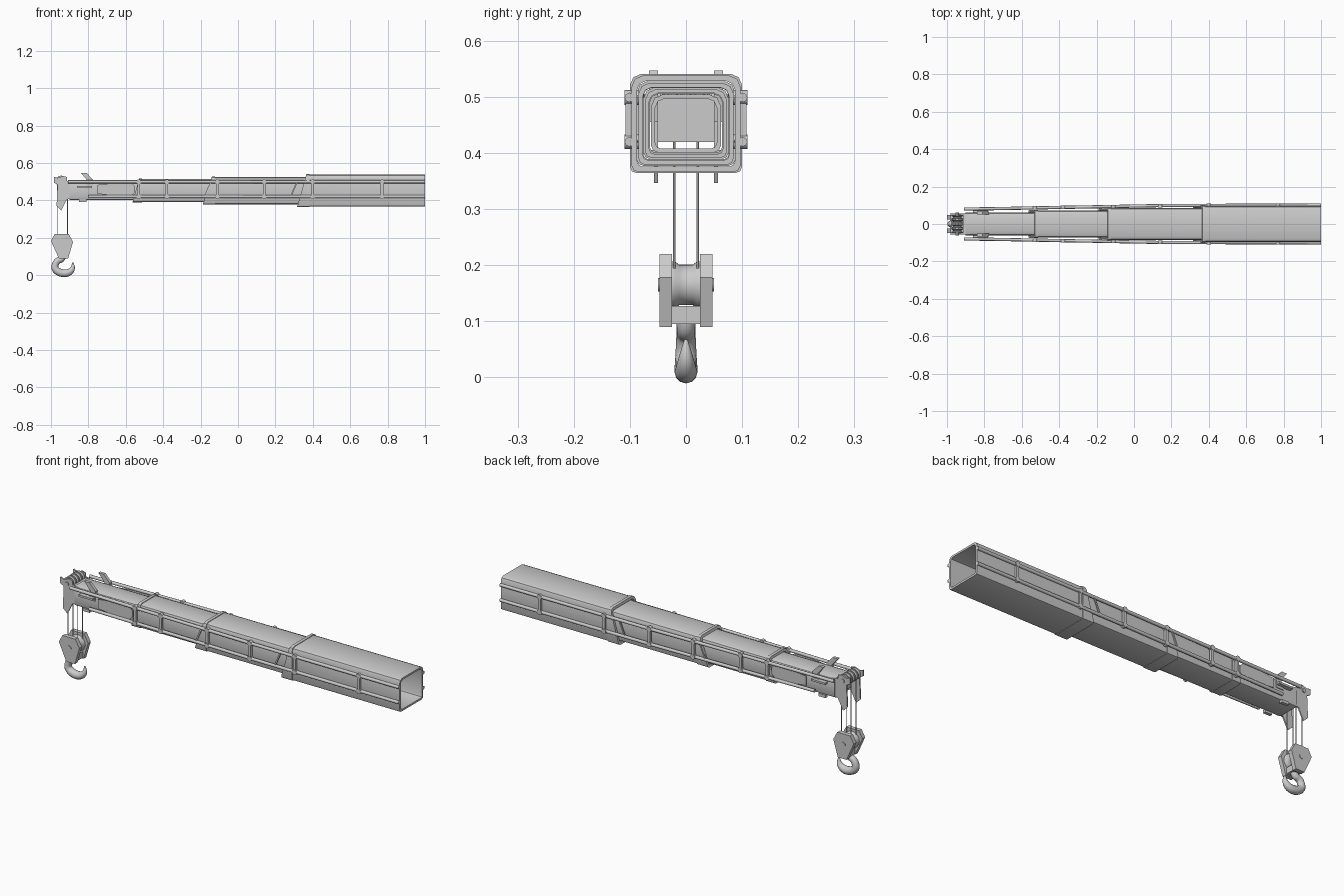
import bpy, bmesh, math
from mathutils import Vector

if "Cube" in bpy.data.objects:
    bpy.data.objects.remove(bpy.data.objects["Cube"])

grey = bpy.data.materials.new("steel grey")
grey.diffuse_color = (0.6, 0.6, 0.6, 1)
grey.use_nodes = True
grey.node_tree.nodes["Principled BSDF"].inputs["Base Color"].default_value = grey.diffuse_color


def finish(name, bm, smooth=False):
    bmesh.ops.recalc_face_normals(bm, faces=bm.faces)
    me = bpy.data.meshes.new(name)
    bm.to_mesh(me)
    bm.free()
    ob = bpy.data.objects.new(name, me)
    bpy.context.collection.objects.link(ob)
    me.materials.append(grey)
    if smooth:
        bpy.ops.object.select_all(action='DESELECT')
        ob.select_set(True)
        bpy.context.view_layer.objects.active = ob
        bpy.ops.object.shade_smooth_by_angle(angle=math.radians(40))
    return ob


def box(name, x0, x1, y0, y1, z0, z1):
    return plate(name, [(x0, z0), (x1, z0), (x1, z1), (x0, z1)], y0, y1)


def plate(name, pts, y0, y1):
    """Outline in x and z, given thickness along y."""
    bm = bmesh.new()
    a = [bm.verts.new((x, y0, z)) for x, z in pts]
    b = [bm.verts.new((x, y1, z)) for x, z in pts]
    bm.faces.new(a)
    bm.faces.new(b)
    for i in range(len(pts)):
        j = (i + 1) % len(pts)
        bm.faces.new((a[i], a[j], b[j], b[i]))
    return finish(name, bm)


def outline(w, z0, z1, ct, cb):
    return [(-w, z0 + cb), (-w + cb * .3, z0 + cb * .3), (-w + cb, z0),
            (w - cb, z0), (w - cb * .3, z0 + cb * .3), (w, z0 + cb),
            (w, z1 - ct), (w - ct * .3, z1 - ct * .3), (w - ct, z1),
            (-w + ct, z1), (-w + ct * .3, z1 - ct * .3), (-w, z1 - ct)]


def tube(name, x_top, x_bot, x_end, w, z0, z1, t):
    """Hollow boom section with a slanted front end."""
    bm = bmesh.new()
    rings = []
    for d in (0, t):
        prof = outline(w - d, z0 + d, z1 - d, .02 - d * .5, .012 - d * .3)
        for end in (0, 1):
            rings.append([bm.verts.new((x_end if end else
                          x_bot + (x_top - x_bot) * (z - z0) / (z1 - z0), y, z)) for y, z in prof])
    o0, o1, i0, i1 = rings
    for p, q in ((o0, o1), (i0, i1), (o0, i0), (o1, i1)):
        for k in range(12):
            m = (k + 1) % 12
            bm.faces.new((p[k], p[m], q[m], q[k]))
    return finish(name, bm, True)


def rod(name, pts, r, radii=None, spline='POLY', res=2):
    """Round bar along a path."""
    cu = bpy.data.curves.new(name, 'CURVE')
    cu.dimensions = '3D'
    cu.bevel_depth = r
    cu.bevel_resolution = res
    cu.use_fill_caps = True
    cu.resolution_u = 6
    s = cu.splines.new(spline)
    s.points.add(len(pts) - 1)
    for i, p in enumerate(pts):
        s.points[i].co = (*p, 1)
        s.points[i].radius = radii[i] if radii else 1
    if spline == 'NURBS':
        s.order_u = 3
        s.use_endpoint_u = True
    ob = bpy.data.objects.new(name, cu)
    bpy.context.collection.objects.link(ob)
    cu.materials.append(grey)
    bpy.ops.object.select_all(action='DESELECT')
    ob.select_set(True)
    bpy.context.view_layer.objects.active = ob
    bpy.ops.object.convert(target='MESH')
    bpy.ops.object.shade_smooth_by_angle(angle=math.radians(50))


def wheel(name, x, y, z, prof, n=28):
    """Lathed disc around the y axis; prof = (offset along y, radius)."""
    bm = bmesh.new()
    rings = [[bm.verts.new((x + r * math.cos(k * math.tau / n), y + d, z + r * math.sin(k * math.tau / n)))
              for k in range(n)] for d, r in prof]
    for p, q in zip(rings, rings[1:]):
        for k in range(n):
            m = (k + 1) % n
            bm.faces.new((p[k], p[m], q[m], q[k]))
    bm.faces.new(rings[0])
    bm.faces.new(rings[-1])
    return finish(name, bm, True)


# telescoping boom sections, each with a thin collar at its mouth
sections = [(.37, .32, 1.0, .097, .366, .538, .010),
            (-.135, -.185, .62, .085, .379, .525, .008),
            (-.525, -.56, .12, .073, .391, .514, .007),
            (-.90, -.90, -.30, .062, .401, .504, .007)]
for i, (xt, xb, xe, w, z0, z1, t) in enumerate(sections):
    tube(f"boom_section_{i + 1}", xt, xb, xe, w, z0, z1, t)
    if i < 3:
        tube(f"collar_{i + 1}", xt - .004, xb - .004, xt + .012, w + .003, z0 - .002, z1 + .003, .012)

# closed nose of the inner section
box("nose_block", -.915, -.885, -.05, .05, .42, .50)


def chord_y(x):
    path = [(-.91, .080), (-.75, .082), (.17, .099), (1.0, .101)]
    for (xa, ya), (xb, yb) in zip(path, path[1:]):
        if x <= xb:
            return ya + (yb - ya) * (x - xa) / (xb - xa)
    return path[-1][1]


for s, side in ((-1, "front"), (1, "back")):
    # long side rails with posts
    for z, x0, lab in ((.499, -.91, "upper"), (.42, -.80, "lower")):
        rod(f"{lab}_rail_{side}", [(x, s * chord_y(x), z) for x in (x0, -.75, .17, 1.0)], .0085)
    for k, x in enumerate((-.53, -.38, -.11, .14, .40, .77)):
        y = s * chord_y(x)
        a, b = sorted((y - s * .006, y + s * .007))
        box(f"rail_post_{side}_{k}", x - .007, x + .007, a, b, .415, .505)
        for z in (.42, .499):
            wheel(f"rail_clamp_{side}_{k}", x, y, z, [(-.009, .013), (.009, .013)], 12)
    # diagonal braces
    for k, x in enumerate((-.18, .28)):
        y = s * chord_y(x)
        a, b = sorted((y - s * .003, y + s * .003))
        plate(f"brace_{side}_{k}", [(x, .425), (x + .008, .425), (x + .038, .495), (x + .03, .495)], a, b)
    # tapered gusset near the boom tip
    a, b = sorted((s * .077, s * .082))
    plate(f"tip_gusset_{side}", [(-.75, .435), (-.66, .425), (-.57, .425), (-.55, .445),
                                 (-.55, .475), (-.57, .493), (-.66, .493), (-.75, .483)], a, b)
    # tip bracket, lever and foot
    a, b = sorted((s * .06, s * .084))
    box(f"tip_bracket_{side}", -.86, -.78, a, b, .468, .478)
    a, b = sorted((s * .05, s * .066))
    plate(f"lever_{side}", [(-.84, .547), (-.81, .547), (-.775, .51), (-.78, .455),
                            (-.82, .455), (-.805, .505)], a, b)
    box(f"tip_foot_{side}", -.85, -.81, a, b, .39, .405)
    # head cheek plates
    a, b = sorted((s * .050, s * .057))
    plate(f"head_cheek_{side}", [(-.985, .527), (-.965, .52), (-.935, .53), (-.915, .525), (-.915, .505),
                                 (-.88, .50), (-.88, .41), (-.915, .405), (-.945, .347), (-.97, .37),
                                 (-.965, .485), (-.985, .495)], a, b)
    # hook block cheeks
    a, b = sorted((s * .025, s * .047))
    plate(f"block_cheek_{side}", [(-.98, .22), (-.905, .22), (-.882, .178), (-.908, .09),
                                  (-.958, .09), (-1.0, .183)], a, b)

# head sheaves and axle
groove = [(-.010, .030), (-.006, .030), (-.002, .022), (.002, .022), (.006, .030), (.010, .030)]
for k, y in enumerate((-.036, -.012, .012, .036)):
    wheel(f"head_sheave_{k}", -.945, y, .502, groove)
wheel("head_axle", -.945, 0, .502, [(-.062, .01), (.062, .01)], 16)

# hoist ropes
for x in (-.966, -.912):
    for y in (-.021, .021):
        rod("hoist_rope", [(x, y, .17), (x, y, .50 if x < -.95 else .43)], .0022, res=1)

# hook block sheave, collar and hook
wheel("block_sheave", -.94, 0, .165, [(-.026, .042), (-.02, .042), (-.012, .036),
                                      (.012, .036), (.02, .042), (.026, .042)])
wheel("block_axle", -.94, 0, .165, [(-.05, .012), (.05, .012)], 16)
box("hook_collar", -.958, -.912, -.025, .025, .095, .127)
rod("hook", [(-.935, 0, .115), (-.935, 0, .085), (-.97, 0, .078), (-.984, 0, .035), (-.95, 0, .010),
             (-.905, 0, .010), (-.878, 0, .04), (-.884, 0, .067)],
    .02, [.85, .85, .85, .95, 1.05, 1, .6, .15], 'NURBS', 4)
